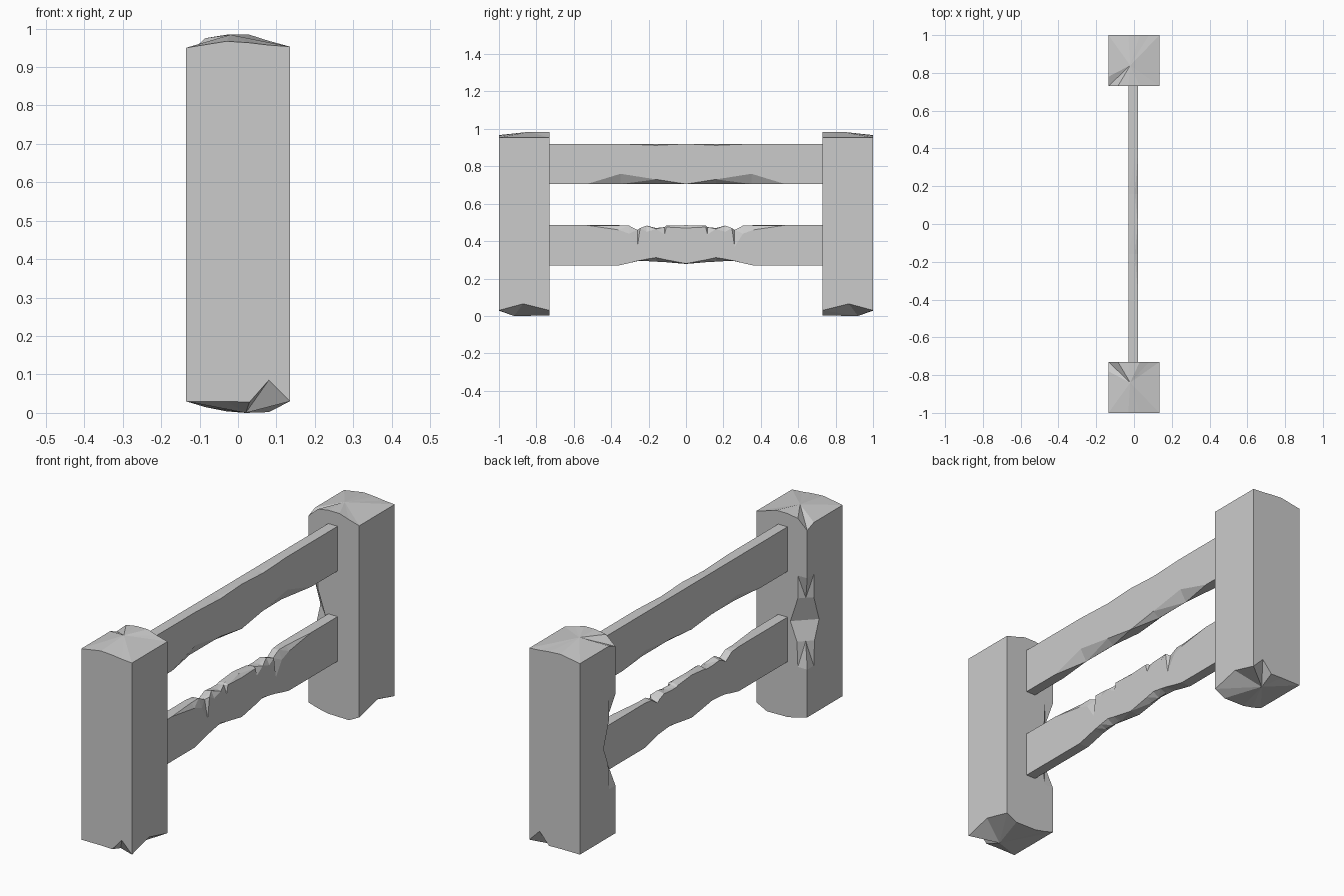
import bpy, bmesh

if "Cube" in bpy.data.objects:
    bpy.data.objects.remove(bpy.data.objects["Cube"])


def loft(name, rings, cap_points=None):
    """Skin a stack of rings, close the ends, mirror across y = 0."""
    bm = bmesh.new()
    rows = [[bm.verts.new(p) for p in ring] for ring in rings]
    n = len(rows[0])
    for a, b in zip(rows, rows[1:]):
        for i in range(n):
            j = (i + 1) % n
            bm.faces.new((a[i], a[j], b[j], b[i]))
    if cap_points:
        for row, p in zip((rows[0], rows[-1]), cap_points):
            c = bm.verts.new(p)
            for i in range(n):
                bm.faces.new((row[i], row[(i + 1) % n], c))
    else:
        bm.faces.new(rows[-1])
    bmesh.ops.recalc_face_normals(bm, faces=bm.faces)
    # open lofts start on the mirror plane, so orient by an x-facing check
    face = max(bm.faces, key=lambda f: f.calc_center_median().x)
    if face.normal.x < 0:
        bmesh.ops.reverse_faces(bm, faces=bm.faces)
    bmesh.ops.triangulate(bm, faces=bm.faces)
    mesh = bpy.data.meshes.new(name)
    bm.to_mesh(mesh)
    bm.free()
    ob = bpy.data.objects.new(name, mesh)
    bpy.context.collection.objects.link(ob)
    mod = ob.modifiers.new("mirror", 'MIRROR')
    mod.use_axis = (False, True, False)
    return ob


# Posts: outline with (x, y, bottom z, top z); the last corner is chipped
outline = [(-.135, 1, .03, .95), (-.03, 1, .03, .967), (.03, 1, .028, .963),
           (.08, 1, .085, .957), (.135, 1, .03, .953), (.135, .87, .065, .953),
           (.135, .73, .03, .953), (.08, .73, .002, .968), (.03, .73, .003, .984),
           (-.03, .73, .004, .984)]


def post_ring(chip, z=None, end=2):
    w = max(.05, chip)
    corner = [(-.135 + w, .73, .015, .975),
              (-.135 + chip / 2, .73 + chip / 2, .03, .93),
              (-.135, .73 + w, .03, .95)]
    return [(p[0], p[1], p[end] if z is None else z) for p in outline + corner]


chips = [(0, .26), (.055, .38), (.09, .47), (.05, .59), (0, .70)]
rings = [post_ring(0)] + [post_ring(c, z) for c, z in chips] + [post_ring(0, end=3)]
loft("posts", rings, [(.02, .92, 0), (-.02, .84, .984)])


# Rails: stations of (y, bottom right, bottom mid, top right, top mid, top left)
def rail(name, z0, stations):
    rings = []
    for y, br, bm_, tr, tm, tl in stations:
        rings.append([(.02, y, z0 + br), (.02, y, z0 + tr), (.004, y, z0 + tm),
                      (-.03, y, z0 + tl), (-.03, y, z0 + br * .6 + bm_ * .4),
                      (-.012, y, z0 + bm_)])
    loft(name, rings)


rail("upper_rail", .705, [
    (0, 0, 0, .215, .215, .215), (.16, .025, 0, .207, .213, .215),
    (.35, .055, 0, .215, .215, .215), (.53, 0, 0, .215, .215, .215),
    (.735, 0, 0, .215, .215, .215)])

rail("lower_rail", .27, [
    (0, .01, .008, .20, .215, .215), (.105, .03, .017, .205, .213, .205),
    (.115, .032, .018, .165, .205, .20), (.16, .042, .02, .195, .20, .20),
    (.21, .034, .023, .18, .213, .205), (.245, .027, .025, .20, .20, .19),
    (.26, .024, .023, .10, .19, .18), (.305, .012, .012, .17, .213, .21),
    (.36, 0, 0, .19, .213, .215), (.53, 0, 0, .215, .215, .215),
    (.735, 0, 0, .215, .215, .215)])
